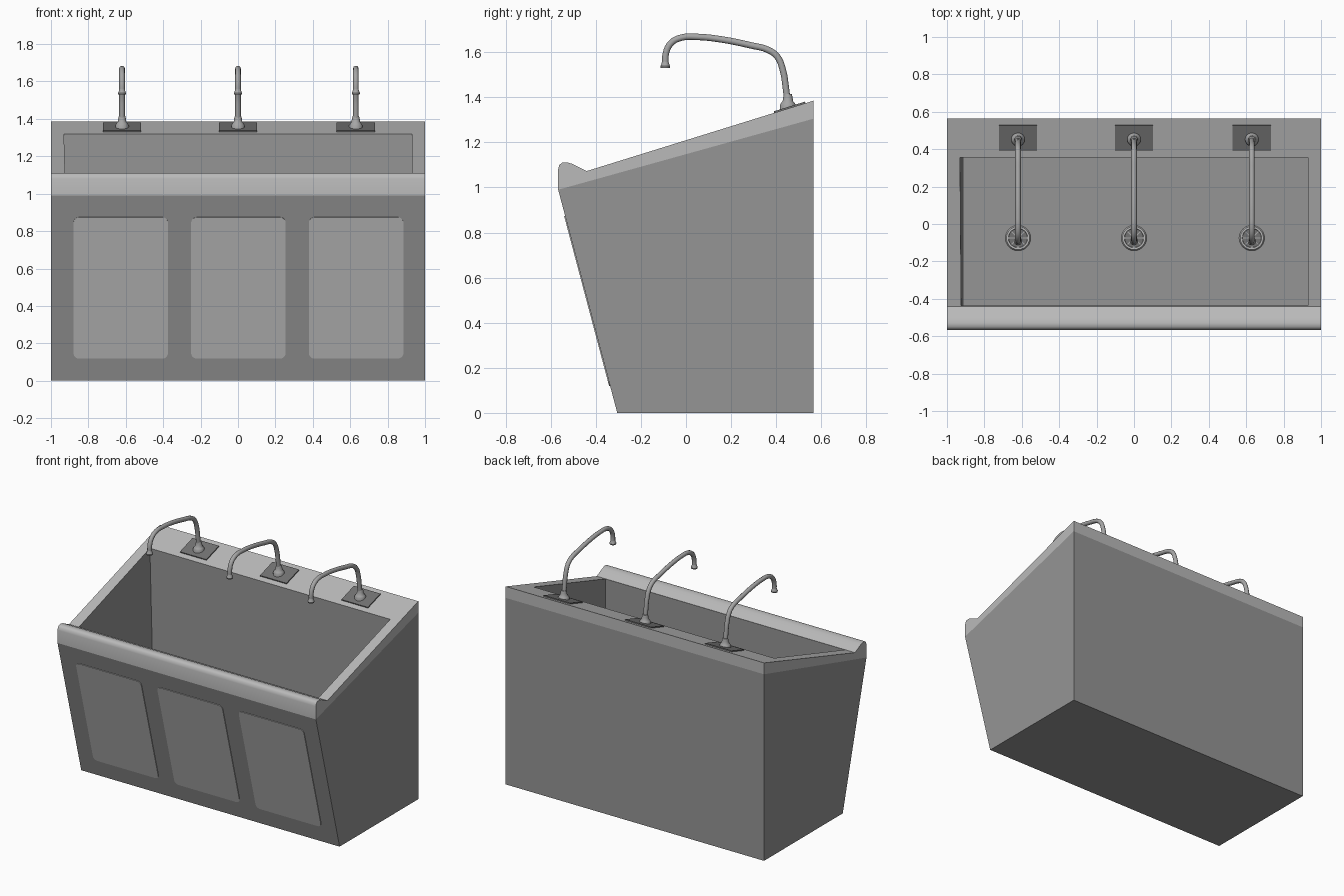
import bpy, bmesh, math
from mathutils import Matrix, Vector

if "Cube" in bpy.data.objects:
    bpy.data.objects.remove(bpy.data.objects["Cube"])


def material(name, v):
    m = bpy.data.materials.new(name)
    m.use_nodes = True
    m.diffuse_color = (v, v, v, 1)
    m.node_tree.nodes["Principled BSDF"].inputs["Base Color"].default_value = (v, v, v, 1)
    return m


BODY = material("dark steel", 0.30)
LIGHT = material("light steel", 0.49)
CHROME = material("tap metal", 0.38)
PLATE = material("plate grey", 0.17)


def finish(name, bm, mat, smooth=False):
    bmesh.ops.recalc_face_normals(bm, faces=bm.faces)
    me = bpy.data.meshes.new(name)
    bm.to_mesh(me)
    bm.free()
    me.materials.append(mat)
    ob = bpy.data.objects.new(name, me)
    bpy.context.collection.objects.link(ob)
    if smooth:
        bpy.ops.object.select_all(action='DESELECT')
        ob.select_set(True)
        bpy.context.view_layer.objects.active = ob
        bpy.ops.object.shade_smooth_by_angle(angle=math.radians(40))
    return ob


def prism(name, profile, mat, smooth=False):
    """Extrude a (y, z) profile across the full width."""
    bm = bmesh.new()
    f = bm.faces.new([bm.verts.new((-1, y, z)) for y, z in profile])
    ext = bmesh.ops.extrude_face_region(bm, geom=[f])["geom"]
    bmesh.ops.translate(bm, vec=(2, 0, 0), verts=[v for v in ext if isinstance(v, bmesh.types.BMVert)])
    return finish(name, bm, mat, smooth)


def lathe(name, profile, centre, mat, segs=24):
    """Spin an (r, z) profile around a vertical axis."""
    bm = bmesh.new()
    vs = [bm.verts.new((r, 0, z)) for r, z in profile]
    es = [bm.edges.new(p) for p in zip(vs, vs[1:])]
    bmesh.ops.spin(bm, geom=vs + es, axis=(0, 0, 1), cent=(0, 0, 0), angle=math.tau, steps=segs)
    bmesh.ops.remove_doubles(bm, verts=bm.verts, dist=0.0003)
    bmesh.ops.translate(bm, vec=centre, verts=bm.verts)
    return finish(name, bm, mat, True)


def slab(name, size, matrix, mat, radius=0):
    """Thin plate, optionally with rounded corners."""
    bm = bmesh.new()
    bmesh.ops.create_cube(bm, size=1, matrix=Matrix.Diagonal((*size, 1)))
    if radius:
        corners = [e for e in bm.edges if abs((e.verts[0].co - e.verts[1].co).z) > 0.001]
        bmesh.ops.bevel(bm, geom=corners, offset=radius, segments=5, profile=0.5, affect='EDGES')
    bmesh.ops.transform(bm, matrix=matrix, verts=bm.verts)
    return finish(name, bm, mat)


# Cabinet and sloping rim with a rounded front lip
cabinet = prism("cabinet", [(-0.305, 0), (0.565, 0), (0.565, 1.305), (-0.567, 0.99)], BODY)
rim = prism("rim", [(-0.567, 0.99), (0.565, 1.305), (0.565, 1.385), (-0.44, 1.073),
                    (-0.475, 1.09), (-0.505, 1.105), (-0.53, 1.112), (-0.55, 1.11),
                    (-0.562, 1.1), (-0.567, 1.08)], LIGHT, True)

# Basin hollow, cut through rim and cabinet
FLOOR = 0.6
bm = bmesh.new()
bmesh.ops.create_cube(bm, size=1)
for v in bm.verts:
    low = v.co.z < 0
    x = 0.93 if v.co.x > 0 else (-0.912 if low else -0.935)
    v.co = (x, 0.355 if v.co.y > 0 else -0.437, FLOOR if low else 1.5)
cutter = finish("basin_cutter", bm, BODY)
cutter.hide_render = True
cutter.hide_set(True)
cutter.display_type = 'WIRE'
for ob in (cabinet, rim):
    mod = ob.modifiers.new("basin", 'BOOLEAN')
    mod.operation = 'DIFFERENCE'
    mod.solver = 'EXACT'
    mod.material_mode = 'TRANSFER'
    mod.object = cutter

# Three access panels on the slanted front
lean = math.atan2(0.262, 0.99)
for side, x in (("right", -0.627), ("middle", 0.002), ("left", 0.632)):
    z = 0.497
    y = -0.305 - z * math.tan(lean)
    m = Matrix.Translation((x, y, z)) @ Matrix.Rotation(math.pi / 2 + lean, 4, 'X')
    slab(side + "_panel", (0.505, 0.755 / math.cos(lean), 0.009), m, LIGHT, 0.03)

# Taps, mounting plates and drains
slope = math.atan2(0.312, 1.005)
spout = [(0.45, 1.38), (0.442, 1.45), (0.43, 1.52), (0.405, 1.58), (0.365, 1.61), (0.29, 1.63),
         (0.15, 1.658), (0.05, 1.668), (-0.02, 1.665), (-0.065, 1.642), (-0.088, 1.6), (-0.092, 1.54)]
for side, x in (("right", -0.62), ("middle", 0), ("left", 0.63)):
    m = Matrix.Translation((x, 0.46, 1.355)) @ Matrix.Rotation(slope, 4, 'X')
    slab(side + "_tap_plate", (0.205, 0.145, 0.009), m, PLATE)
    lathe(side + "_tap_base", [(0, -0.02), (0.036, -0.02), (0.036, 0.01), (0.03, 0.02), (0.023, 0.028),
                               (0.021, 0.045), (0.017, 0.06), (0, 0.06)], (x, 0.452, 1.355), CHROME)
    lathe(side + "_tap_nozzle", [(0, 0), (0.02, 0), (0.022, 0.008), (0.018, 0.016), (0.014, 0.03), (0, 0.03)],
          (x, -0.092, 1.53), CHROME)

    cu = bpy.data.curves.new(side + "_spout", 'CURVE')
    cu.dimensions = '3D'
    cu.bevel_depth = 0.015
    cu.bevel_resolution = 3
    cu.resolution_u = 4
    cu.use_fill_caps = True
    sp = cu.splines.new('BEZIER')
    sp.bezier_points.add(len(spout) - 1)
    for p, (y, z) in zip(sp.bezier_points, spout):
        p.co = (x, y, z)
        p.handle_left_type = p.handle_right_type = 'AUTO'
    cu.materials.append(CHROME)
    bpy.context.collection.objects.link(bpy.data.objects.new(side + "_spout", cu))

    c = Vector((x, -0.075, FLOOR))
    lathe(side + "_drain_ring", [(0.05, 0.001), (0.052, 0.01), (0.062, 0.01), (0.068, 0.001)], c, LIGHT)
    lathe(side + "_drain_cup", [(0, 0.002), (0.051, 0.002)], c, PLATE)
    for i in range(4):
        m = Matrix.Translation(c + Vector((0, 0, 0.005))) @ Matrix.Rotation(i * math.pi / 4, 4, 'Z')
        slab(f"{side}_drain_bar_{i + 1}", (0.1, 0.005, 0.004), m, CHROME)
